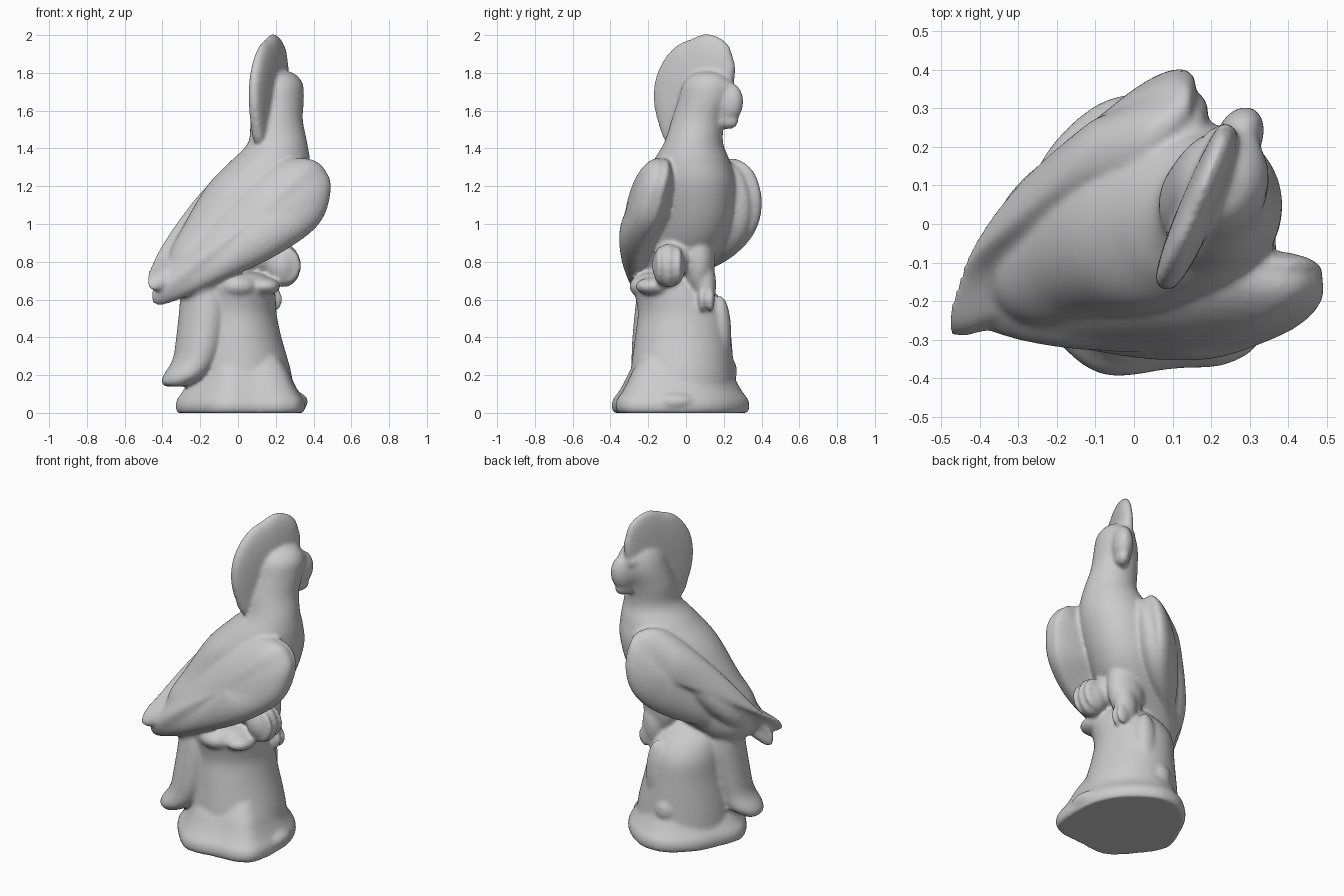
import bpy, bmesh, math
from mathutils import Vector, Matrix

old = bpy.data.objects.get("Cube")
if old:
    bpy.data.objects.remove(old)

clay = bpy.data.materials.new("grey_clay")
clay.use_nodes = True
grey = (0.6, 0.6, 0.6, 1)
clay.diffuse_color = grey
clay.node_tree.nodes["Principled BSDF"].inputs["Base Color"].default_value = grey


def finish(name, bm):
    bmesh.ops.recalc_face_normals(bm, faces=bm.faces)
    mesh = bpy.data.meshes.new(name)
    bm.to_mesh(mesh)
    bm.free()
    mesh.materials.append(clay)
    obj = bpy.data.objects.new(name, mesh)
    bpy.context.collection.objects.link(obj)
    return obj


def fuse(name, parts, rounds):
    """Melt overlapping parts into one softly blended clay surface."""
    with bpy.context.temp_override(active_object=parts[0], object=parts[0],
                                   selected_objects=parts, selected_editable_objects=parts):
        bpy.ops.object.join()
    parts[0].name = name
    remesh = parts[0].modifiers.new("Blend", 'REMESH')
    remesh.mode, remesh.voxel_size, remesh.use_smooth_shade = 'VOXEL', 0.011, True
    soften = parts[0].modifiers.new("Soften", 'SMOOTH')
    soften.factor, soften.iterations = 0.5, rounds


def spline(pts, steps, closed):
    """Smooth curve through points of any dimension."""
    n, out = len(pts), []
    for i in range(n if closed else n - 1):
        pick = (lambda k: pts[k % n]) if closed else (lambda k: pts[min(max(k, 0), n - 1)])
        quad = [pick(i + k) for k in (-1, 0, 1, 2)]
        for s in range(steps):
            t = s / steps
            out.append([0.5 * (2 * b + (c - a) * t + (2 * a - 5 * b + 4 * c - d) * t ** 2
                               + (3 * b - a - 3 * c + d) * t ** 3) for a, b, c, d in zip(*quad)])
    return out if closed else out + [list(pts[-1])]


def skin(bm, rings):
    for low, high in zip(rings, rings[1:]):
        for i in range(len(low)):
            j = (i + 1) % len(low)
            bm.faces.new((low[i], low[j], high[j], high[i]))


def capped(name, rings):
    bm = bmesh.new()
    rings = [[bm.verts.new(p) for p in ring] for ring in rings]
    skin(bm, rings)
    bm.faces.new(rings[0])
    bm.faces.new(rings[-1])
    return finish(name, bm)


def loft(name, stations, sides=48):
    """Stations: z, centre x, centre y, half length, half width, heading in degrees."""
    rings = []
    for z, cx, cy, a, b, deg in spline(stations, 5, False):
        turn = Matrix.Translation((cx, cy, z)) @ Matrix.Rotation(math.radians(deg), 4, 'Z')
        angles = [math.tau * i / sides for i in range(sides)]
        rings.append([turn @ Vector((a * math.cos(t), b * math.sin(t), 0)) for t in angles])
    return capped(name, rings)


def pad(name, outline, outer, inner, power=1.0):
    """Domed pad with an exact rim and a peak on either side."""
    rim = [Vector(p) for p in spline(outline, 6, True)]
    mid = sum(rim, Vector()) / len(rim)
    bm, rings = bmesh.new(), []
    levels = 9
    for k in range(1, 2 * levels):
        t = math.pi * k / (2 * levels)
        peak = Vector(outer if k <= levels else inner) - mid
        lift = abs(math.cos(t)) ** power
        rings.append([bm.verts.new(mid + (p - mid) * math.sin(t) + peak * lift) for p in rim])
    skin(bm, rings)
    for ring, peak in ((rings[0], outer), (rings[-1], inner)):
        tip = bm.verts.new(peak)
        for i in range(len(ring)):
            bm.faces.new((ring[i], ring[(i + 1) % len(ring)], tip))
    return finish(name, bm)


def blob(name, centre, size, turn=0, lean=0):
    bm = bmesh.new()
    m = (Matrix.Translation(centre) @ Matrix.Rotation(math.radians(turn), 4, 'Z')
         @ Matrix.Rotation(math.radians(lean), 4, 'Y') @ Matrix.Diagonal((*size, 1)))
    bmesh.ops.create_uvsphere(bm, u_segments=28, v_segments=18, radius=1, matrix=m)
    return finish(name, bm)


# Uneven foot of the stump
foot = spline([(-.33, -.1), (-.27, .1), (-.19, .23), (-.06, .325), (.1, .32), (.27, .19), (.35, 0),
               (.34, -.27), (.25, -.36), (.1, -.375), (-.08, -.39), (-.21, -.29)], 5, True)
levels = [(0, .97), (.03, 1), (.07, .98), (.11, .9), (.16, .82), (.22, .74), (.3, .6)]
statue = [capped("stump_foot", [[(.02 + (x - .02) * s, -.03 + (y + .03) * s, z) for x, y in foot]
                                for z, s in spline(levels, 3, False)])]

# Tree stump with knots
statue += [
    loft("stump", [
        (.05, .015, -.02, .28, .28, 0), (.2, .015, -.02, .27, .275, 0), (.4, 0, -.015, .23, .255, 0),
        (.52, -.01, -.015, .215, .24, 0), (.6, -.01, -.04, .21, .225, 0), (.67, -.01, -.08, .2, .2, 0),
        (.73, -.01, -.1, .16, .15, 0), (.75, -.01, -.1, .06, .06, 0)]),
    blob("rim_knot", (.13, -.16, .67), (.09, .11, .05), 20),
    blob("side_knot", (0, -.22, .67), (.1, .08, .06)),
    blob("root_knot", (.3, -.06, .06), (.07, .12, .05)),
    blob("back_ridge", (.07, .18, .42), (.07, .06, .2)),
    blob("back_knot", (-.01, .23, .22), (.06, .04, .07))]

# Body, neck and head in one flowing form, with a broad back between the wings
statue += [loft("body", [
    (.58, -.2, -.13, .08, .1, 28), (.7, -.18, -.11, .2, .17, 28), (.85, -.08, -.05, .3, .2, 28),
    (1.0, .01, 0, .31, .23, 28), (1.2, .105, .02, .28, .235, 28), (1.33, .17, .03, .215, .2, 28),
    (1.43, .21, .04, .158, .155, 40), (1.55, .205, .065, .145, .135, 55), (1.66, .22, .1, .145, .125, 65),
    (1.74, .23, .11, .13, .11, 65), (1.79, .23, .115, .09, .075, 65), (1.81, .23, .12, .03, .03, 65)]),
    blob("back", (-.1, .01, 1.03), (.125, .2, .42), 28, 41)]

# Hooked beak and brow
statue += [blob("beak", (.272, .222, 1.64), (.085, .06, .11), 65, 8),
           blob("beak_tip", (.265, .205, 1.56), (.08, .045, .055), 65, 20),
           blob("brow", (.25, .18, 1.72), (.08, .085, .06), 65)]

# Fan crest standing along the head
crest = [(-.09, 1.43), (-.14, 1.54), (-.165, 1.66), (-.155, 1.78), (-.11, 1.88), (-.045, 1.95), (.03, 1.985),
         (.1, 2.01), (.17, 1.995), (.225, 1.95), (.25, 1.88), (.26, 1.82), (.24, 1.73), (.15, 1.6), (.02, 1.45)]
statue.append(pad("crest", [(.137 + .42 * y, y, z) for y, z in crest],
                  (.21, .02, 1.74), (.125, .07, 1.74), .6))

# Folded wings
statue.append(pad("right_wing", [
    (.37, -.12, 1.34), (.455, -.12, 1.28), (.485, -.145, 1.17), (.42, -.19, .99), (.2, -.26, .83),
    (-.1, -.26, .69), (-.4, -.21, .57), (-.46, -.21, .63), (-.38, -.16, .79), (-.19, -.13, 1.02),
    (.01, -.11, 1.22), (.2, -.1, 1.33)], (.13, -.325, 1.05), (.12, -.08, 1.04)))
statue.append(pad("left_wing", [
    (.13, .25, 1.32), (.155, .31, 1.25), (.155, .345, 1.1), (.11, .32, .94), (0, .23, .82),
    (-.2, .06, .73), (-.42, -.25, .64), (-.485, -.27, .7), (-.44, -.12, .82), (-.31, .0, 1.02),
    (-.16, .11, 1.2), (.02, .18, 1.33)], (-.09, .275, 1.07), (.02, .05, 1.03)))

# Long tail hanging behind the stump
statue.append(loft("tail", [
    (.78, -.2, -.12, .1, .12, 28), (.6, -.18, -.12, .12, .15, 28), (.4, -.2, -.14, .12, .15, 28),
    (.28, -.23, -.155, .11, .14, 28), (.2, -.28, -.165, .11, .13, 28), (.16, -.32, -.175, .08, .1, 28),
    (.14, -.33, -.175, .05, .07, 28)]))

# Legs and gripping feet
statue += [blob("right_thigh", (.12, -.05, .84), (.14, .11, .11), 0, 20),
           blob("right_foot", (.235, -.09, .78), (.09, .09, .115)),
           blob("left_thigh", (.12, .07, .82), (.12, .085, .2)),
           blob("left_leg", (.15, .105, .68), (.07, .055, .13))]
for i in range(3):
    statue.append(blob("right_toe", (.25, -.14 + .05 * i, .78), (.085, .026, .115 - .015 * abs(i - 1))))
for i in range(2):
    statue.append(blob("left_toe", (.19, .085 + .045 * i, .6), (.045, .022, .065)))

fuse("bird_on_stump", statue, 8)
